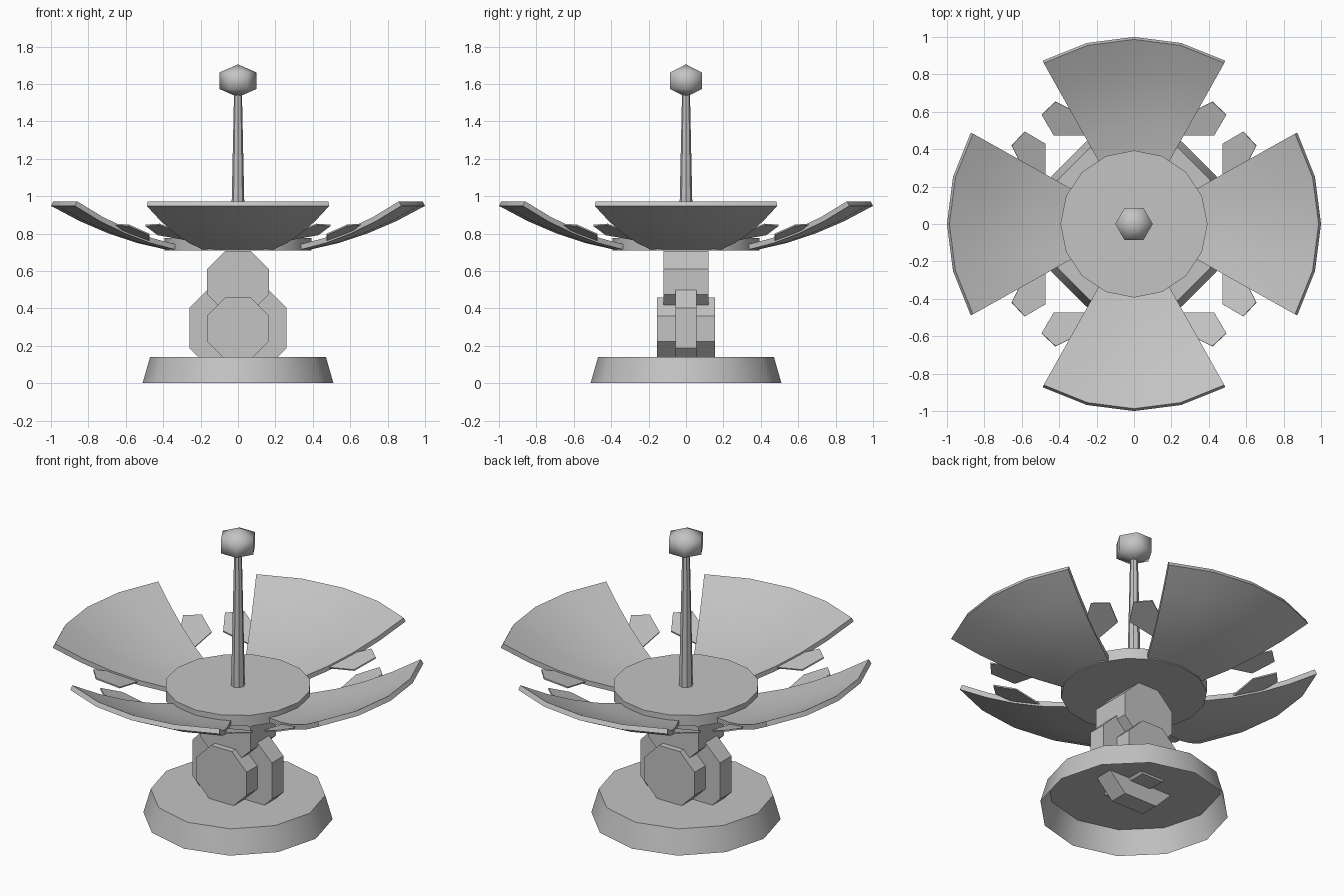
import bpy, bmesh, math
from mathutils import Matrix, Vector

if "Cube" in bpy.data.objects:
    bpy.data.objects.remove(bpy.data.objects["Cube"], do_unlink=True)

grey = bpy.data.materials.new("plain_grey")
grey.use_nodes = True
colour = (0.55, 0.55, 0.55, 1)
grey.diffuse_color = colour
grey.node_tree.nodes["Principled BSDF"].inputs["Base Color"].default_value = colour


def finish(name, bm, angle=40, thickness=0, recalc=True):
    """Turn a bmesh into a shaded object, optionally thickened."""
    if recalc:
        bmesh.ops.recalc_face_normals(bm, faces=bm.faces)
    mesh = bpy.data.meshes.new(name)
    bm.to_mesh(mesh)
    bm.free()
    mesh.materials.append(grey)
    obj = bpy.data.objects.new(name, mesh)
    bpy.context.collection.objects.link(obj)
    bpy.ops.object.select_all(action='DESELECT')
    obj.select_set(True)
    bpy.context.view_layer.objects.active = obj
    if thickness:
        mod = obj.modifiers.new("thickness", 'SOLIDIFY')
        mod.thickness = thickness
        mod.offset = 1
        bpy.ops.object.modifier_apply(modifier=mod.name)
    bpy.ops.object.shade_smooth_by_angle(angle=math.radians(angle))
    return obj


def frustum(name, sides, r_low, r_high, z_low, z_high, open_bottom=False):
    bm = bmesh.new()
    bmesh.ops.create_cone(bm, cap_ends=True, segments=sides, radius1=r_low, radius2=r_high,
                          depth=z_high - z_low,
                          matrix=Matrix.Translation((0, 0, (z_low + z_high) / 2)))
    bmesh.ops.recalc_face_normals(bm, faces=bm.faces)
    if open_bottom:
        bottom = [f for f in bm.faces if f.normal.z < -0.9]
        bmesh.ops.delete(bm, geom=bottom, context='FACES_ONLY')
    return finish(name, bm, recalc=False)


def octagon_block(name, half_width, half_depth, z):
    """Eight-sided prism lying along y, with flat sides up and down."""
    bm = bmesh.new()
    turn = Matrix.Rotation(math.pi / 2, 4, 'X') @ Matrix.Rotation(math.pi / 8, 4, 'Z')
    radius = half_width / math.cos(math.pi / 8)
    bmesh.ops.create_cone(bm, cap_ends=True, segments=8, radius1=radius, radius2=radius,
                          depth=2 * half_depth, matrix=Matrix.Translation((0, 0, z)) @ turn)
    return finish(name, bm, angle=30)


def bowl(r):
    """Height of the underside of the split dish at radius r."""
    return 0.715 + 0.2875 * (r - 0.39) + 0.325 * (r - 0.39) * (r - 0.71)


def petal(name, heading):
    bm = bmesh.new()
    rings, steps, spread = 4, 4, math.radians(29.2)
    grid = []
    for i in range(rings + 1):
        r = 0.385 + (1.0 - 0.385) * i / rings
        row = []
        for j in range(steps + 1):
            a = heading + spread * (2 * j / steps - 1)
            row.append(bm.verts.new((r * math.cos(a), r * math.sin(a), bowl(r))))
        grid.append(row)
    for i in range(rings):
        for j in range(steps):
            bm.faces.new((grid[i][j], grid[i + 1][j], grid[i + 1][j + 1], grid[i][j + 1]))
    finish(name, bm, thickness=0.028, recalc=False)


# Fin outline as (distance out, distance sideways) from the dish centre
FIN = [(0.475, 0.25), (0.475, 0.43), (0.585, 0.495), (0.655, 0.42), (0.605, 0.32)]


def fin(name, heading, side):
    bm = bmesh.new()
    turn = Matrix.Rotation(heading, 3, 'Z')
    verts = [bm.verts.new(turn @ Vector((u, side * v, bowl(math.hypot(u, v)) + 0.01)))
             for u, v in FIN]
    face = bm.faces.new(verts)
    face.normal_update()
    if face.normal.z < 0:
        face.normal_flip()
    finish(name, bm, thickness=0.008, recalc=False)


# Foot and pivot joint
frustum("base", 12, 0.51, 0.47, 0, 0.14, open_bottom=True)
octagon_block("pivot_pin", 0.165, 0.155, 0.292)
octagon_block("lower_arm", 0.26, 0.055, 0.295)
octagon_block("upper_joint", 0.165, 0.12, 0.542)

# Dish hub, four petals and their side fins
frustum("dish_hub", 16, 0.393, 0.393, 0.71, 0.775)
for k, where in enumerate(("left", "back", "right", "front")):
    petal(where + "_petal", k * math.pi / 2)
    for side, label in ((1, "a"), (-1, "b")):
        fin(f"{where}_fin_{label}", k * math.pi / 2, side)

# Antenna rod and faceted tip
frustum("antenna_rod", 8, 0.038, 0.021, 0.77, 1.56)
bm = bmesh.new()
bmesh.ops.create_uvsphere(bm, u_segments=6, v_segments=3, radius=1)
bmesh.ops.scale(bm, vec=(0.1155, 0.1155, 0.0875), verts=bm.verts)
bmesh.ops.rotate(bm, cent=(0, 0, 0), matrix=Matrix.Rotation(math.pi / 2, 3, 'Z'), verts=bm.verts)
bmesh.ops.translate(bm, vec=(0, 0, 1.617), verts=bm.verts)
finish("antenna_tip", bm, angle=80)
